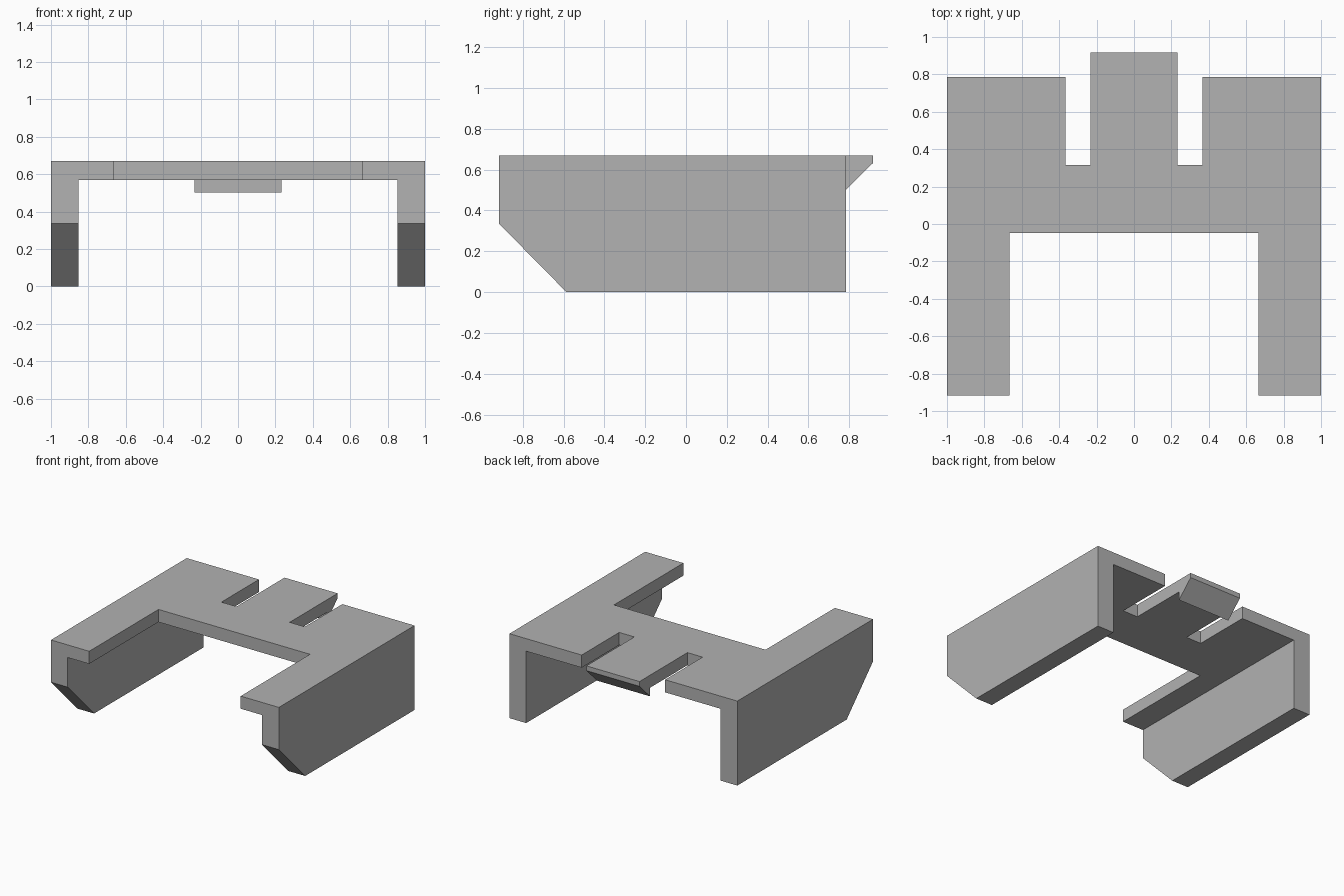
import bpy, bmesh
from mathutils import Vector

if "Cube" in bpy.data.objects:
    bpy.data.objects.remove(bpy.data.objects["Cube"])

grey = bpy.data.materials.new("plain grey")
grey.diffuse_color = (0.445, 0.445, 0.445, 1)
grey.use_nodes = True
grey.node_tree.nodes["Principled BSDF"].inputs["Base Color"].default_value = grey.diffuse_color

H, T = 0.67, 0.10             # overall height, plate thickness
FRONT, BACK, TIP = -0.916, 0.785, 0.916


def prism(name, points, offset):
    """Extrude a closed 3D outline along offset."""
    bm = bmesh.new()
    face = bm.faces.new([bm.verts.new(p) for p in points])
    ext = bmesh.ops.extrude_face_region(bm, geom=[face])
    moved = [g for g in ext["geom"] if isinstance(g, bmesh.types.BMVert)]
    bmesh.ops.translate(bm, verts=moved, vec=Vector(offset))
    bmesh.ops.recalc_face_normals(bm, faces=bm.faces)
    mesh = bpy.data.meshes.new(name)
    bm.to_mesh(mesh)
    bm.free()
    mesh.materials.append(grey)
    ob = bpy.data.objects.new(name, mesh)
    bpy.context.collection.objects.link(ob)
    return ob


# top plate: half outline mirrored, with two arms, two slots and a centre tab
half = [(0.665, -0.047), (0.665, FRONT), (1, FRONT), (1, BACK),
        (0.366, BACK), (0.366, 0.315), (0.233, 0.315), (0.233, BACK)]
outline = half + [(-x, y) for x, y in reversed(half)]
body = prism("bracket_body", [(x, y, H - T) for x, y in outline], (0, 0, T))

# side walls with a chamfered lower front corner
wall = [(FRONT, H), (FRONT, 0.335), (-0.586, 0), (BACK, 0), (BACK, H)]
parts = [prism("side_wall", [(x, y, z) for y, z in wall], (0.147, 0, 0))
         for x in (-1, 0.853)]

# wedge-shaped catch at the end of the centre tab
catch = [(BACK, H), (TIP, H), (TIP, 0.632), (BACK, 0.503)]
parts.append(prism("tab_catch", [(-0.233, y, z) for y, z in catch], (0.466, 0, 0)))

# fuse everything into one solid
for part in parts:
    mod = body.modifiers.new("join " + part.name, "BOOLEAN")
    mod.operation, mod.solver, mod.object = "UNION", "EXACT", part
bpy.context.view_layer.update()
fused = bpy.data.meshes.new_from_object(
    body.evaluated_get(bpy.context.evaluated_depsgraph_get()))
body.modifiers.clear()
body.data = fused
for part in parts:
    bpy.data.objects.remove(part)

# merge coplanar faces so only the real edges remain
bm = bmesh.new()
bm.from_mesh(fused)
bmesh.ops.remove_doubles(bm, verts=bm.verts, dist=1e-4)
bmesh.ops.dissolve_limit(bm, angle_limit=0.01, verts=bm.verts, edges=bm.edges)
bm.to_mesh(fused)
bm.free()
